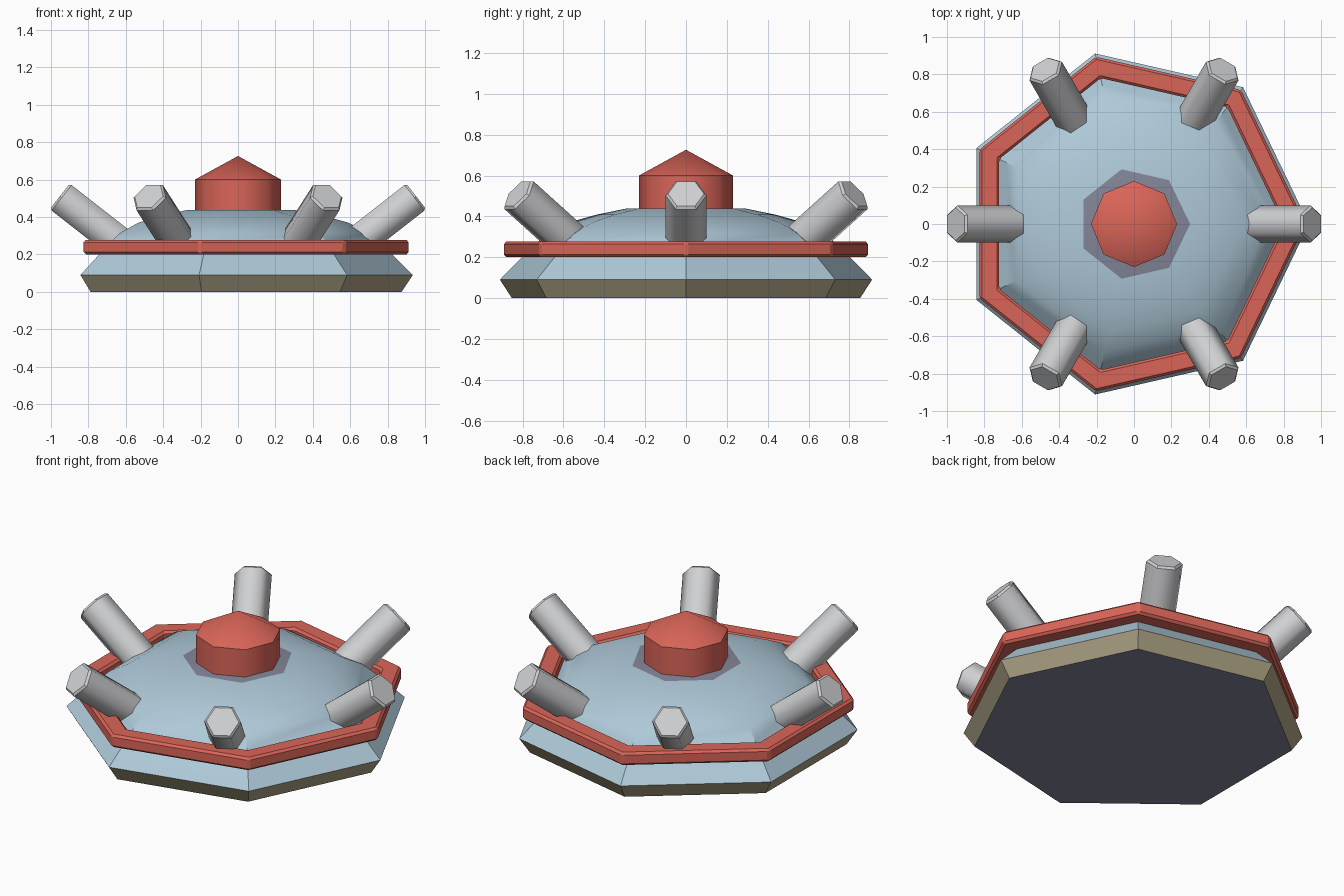
import bpy, bmesh, math
from mathutils import Matrix, Vector

if "Cube" in bpy.data.objects:
    bpy.data.objects.remove(bpy.data.objects["Cube"])


def material(name, rgb):
    lin = [(c / 255 / 12.92) if c < 11 else ((c / 255 + 0.055) / 1.055) ** 2.4 for c in rgb]
    m = bpy.data.materials.new(name)
    m.diffuse_color = (*lin, 1)
    m.use_nodes = True
    m.node_tree.nodes["Principled BSDF"].inputs["Base Color"].default_value = m.diffuse_color
    return m


BLUE = material("pale_blue", (175, 202, 217))
KHAKI = material("khaki", (172, 162, 132))
PURPLE = material("slate_purple", (131, 134, 152))
RED = material("coral_red", (218, 101, 88))
GREY = material("light_grey", (208, 209, 211))


def lathe(name, profile, sides, mats, smooth_deg, closed=False, rule=None, matrix=None):
    """Turn an (r, z) profile round the z axis with a low side count."""
    bm = bmesh.new()
    rows = []
    for r, z in profile:
        if r == 0:
            rows.append([bm.verts.new((0, 0, z))] * sides)
        else:
            rows.append([bm.verts.new((r * math.cos(2 * math.pi * i / sides),
                                       r * math.sin(2 * math.pi * i / sides), z))
                         for i in range(sides)])
    pairs = list(zip(rows, rows[1:]))
    if closed:
        pairs.append((rows[-1], rows[0]))
    for a, b in pairs:
        for i in range(sides):
            j = (i + 1) % sides
            bm.faces.new(list(dict.fromkeys((a[i], a[j], b[j], b[i]))))
    if not closed:  # flat caps on open ends
        for row in (rows[0], rows[-1]):
            if row[0] is not row[1]:
                bm.faces.new(row)
    bmesh.ops.recalc_face_normals(bm, faces=bm.faces)
    for f in bm.faces:
        f.smooth = smooth_deg > 0
        if rule:
            f.material_index = rule(f)
    for e in bm.edges:
        e.smooth = e.calc_face_angle(0) < math.radians(smooth_deg)
    me = bpy.data.meshes.new(name)
    bm.to_mesh(me)
    bm.free()
    for m in mats:
        me.materials.append(m)
    ob = bpy.data.objects.new(name, me)
    bpy.context.collection.objects.link(ob)
    if matrix:
        ob.matrix_world = matrix
    return ob


# Seven-sided hull: khaki skirt, blue dome, purple flat top and underside
def hull_colour(f):
    if abs(f.normal.z) > 0.99:
        return 2
    return 1 if f.calc_center_median().z < 0.09 else 0


lathe("hull", [(0.875, 0), (0.935, 0.09), (0.76, 0.262), (0.70, 0.315),
               (0.59, 0.37), (0.45, 0.408), (0.30, 0.438)],
      7, [BLUE, KHAKI, PURPLE], 35, rule=hull_colour)

# Bevelled red band round the hull
band = lathe("hull_band", [(0.917, 0.20), (0.917, 0.277), (0.80, 0.277), (0.80, 0.20)],
             7, [RED], 0, closed=True)
bev = band.modifiers.new("Bevel", 'BEVEL')
bev.width = 0.013
bev.segments = 1

# Eight-sided turret with a pointed roof
lathe("turret", [(0.23, 0.42), (0.23, 0.60), (0, 0.726)], 8, [RED], 50)

# Six angled hexagonal barrels with chamfered ends
ELEV = math.radians(38)
LENGTH = 0.42
for k in range(6):
    place = (Matrix.Rotation(k * math.pi / 3, 4, 'Z')
             @ Matrix.Translation((0.953, 0, 0.51))
             @ Matrix.Rotation(math.pi / 2 - ELEV, 4, 'Y')
             @ Matrix.Rotation(math.pi / 2, 4, 'Z'))
    barrel = lathe(f"barrel_{k + 1}", [(0.088, -LENGTH), (0.1, -LENGTH + 0.012),
                                       (0.1, -0.012), (0.088, 0)],
                   6, [GREY], 62, matrix=place)
    for p in barrel.data.polygons:
        p.use_smooth = abs(p.normal.z) < 0.1
